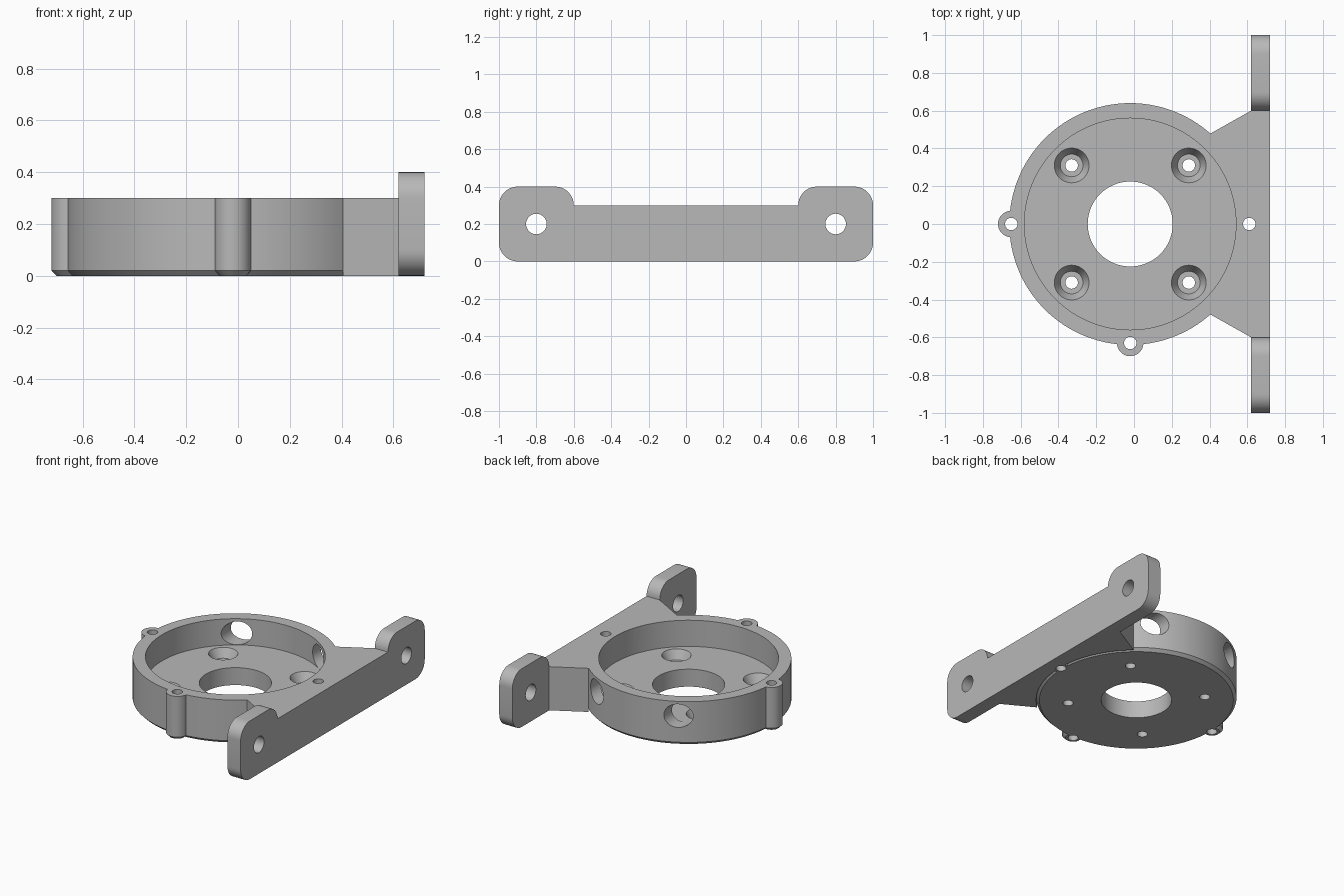
import bpy, bmesh
from math import cos, sin, pi
from mathutils import Matrix, Vector

cube = bpy.data.objects.get("Cube")
if cube:
    bpy.data.objects.remove(cube, do_unlink=True)

grey = bpy.data.materials.new("machined grey")
grey.use_nodes = True
grey.diffuse_color = (0.48, 0.48, 0.48, 1)
grey.node_tree.nodes["Principled BSDF"].inputs["Base Color"].default_value = grey.diffuse_color

CX = -0.02       # centre of the round housing
TOP = 0.3        # housing height
FLOOR = 0.12     # pocket floor height


def make_object(name, bm):
    bmesh.ops.recalc_face_normals(bm, faces=bm.faces)
    mesh = bpy.data.meshes.new(name)
    bm.to_mesh(mesh)
    bm.free()
    mesh.materials.append(grey)
    obj = bpy.data.objects.new(name, mesh)
    bpy.context.collection.objects.link(obj)
    return obj


def turned(name, profile, place=(0, 0, 0), segments=48, turn=None):
    """Solid of revolution from (radius, height) pairs, optionally rotated."""
    bm = bmesh.new()
    rings = []
    for r, z in profile:
        rings.append([bm.verts.new((r * cos(2 * pi * i / segments),
                                    r * sin(2 * pi * i / segments), z))
                      for i in range(segments)])
    for low, high in zip(rings, rings[1:]):
        for i in range(segments):
            j = (i + 1) % segments
            bm.faces.new((low[i], low[j], high[j], high[i]))
    bm.faces.new(rings[0][::-1])
    bm.faces.new(rings[-1])
    matrix = Matrix.Translation(place)
    if turn:
        matrix = matrix @ Matrix.Rotation(pi / 2, 4, turn)
    bm.transform(matrix)
    return make_object(name, bm)


def prism(name, points, depth):
    """Extrude a closed 3D outline along the depth vector."""
    bm = bmesh.new()
    face = bm.faces.new([bm.verts.new(p) for p in points])
    new = bmesh.ops.extrude_face_region(bm, geom=[face])["geom"]
    verts = [v for v in new if isinstance(v, bmesh.types.BMVert)]
    bmesh.ops.translate(bm, verts=verts, vec=Vector(depth))
    return make_object(name, bm)


def combine(target, tool, operation):
    mod = target.modifiers.new(operation, "BOOLEAN")
    mod.operation = operation
    mod.solver = "EXACT"
    mod.object = tool
    bpy.context.view_layer.objects.active = target
    bpy.ops.object.modifier_apply(modifier=mod.name)
    bpy.data.objects.remove(tool, do_unlink=True)


def arc(y, z, r, start):
    """Quarter-round corner about (y, z), counter-clockwise from start degrees."""
    angles = [(start + 90 * i / 10) * pi / 180 for i in range(11)]
    return [(y + r * cos(a), z + r * sin(a)) for a in angles]


def chamfered(r):
    return [(r - 0.02, 0), (r, 0.02), (r, TOP)]


bosses = [(-0.65, 0), (CX, -0.63), (0.61, 0)]

# Tapered web between housing and mounting plate, relieved under the housing
half = [(0.3, 0.42), (0.62, 0.6), (0.66, 0.6)]
outline = [(x, -y, 0) for x, y in half] + [(x, y, 0) for x, y in reversed(half)]
web = prism("web", outline, (0, 0, TOP))
combine(web, turned("relief", [(0.641, -0.1), (0.641, 0.021)], (CX, 0, 0), 128), "DIFFERENCE")
combine(web, turned("relief", [(0.071, -0.1), (0.071, 0.021)], (0.61, 0, 0)), "DIFFERENCE")

# Mounting plate with a raised rounded ear at each end
right = arc(0.9, 0.1, 0.1, -90) + arc(0.9, 0.3, 0.1, 0) + arc(0.7, 0.3, 0.1, 90)
profile = right + [(-y, z) for y, z in reversed(right)]
plate = prism("mounting_plate", [(0.62, y, z) for y, z in profile], (0.1, 0, 0))

# Round housing joined with its bosses, web and plate
body = turned("motor_mount_bracket", chamfered(0.64), (CX, 0, 0), 128)
for x, y in bosses:
    combine(body, turned("boss", chamfered(0.07), (x, y, 0)), "UNION")
combine(body, web, "UNION")
combine(body, plate, "UNION")

# Pocket and central opening
cutters = [
    turned("pocket", [(0.56, FLOOR), (0.56, 0.5)], (CX, 0, 0), 128),
    turned("opening", [(0.225, -0.1), (0.225, 0.2)], (CX, 0, 0), 64),
]

# Pin holes through the bosses
for x, y in bosses:
    cutters.append(turned("pin_hole", [(0.033, -0.1), (0.033, 0.5)], (x, y, 0), 32))

# Countersunk screw holes in the floor, and cross bores through the back wall
sink = [(0.033, -0.1), (0.033, 0.06), (0.06, 0.06), (0.092, FLOOR), (0.092, 0.2)]
for side in (-1, 1):
    x = CX + 0.31 * side
    for y in (-0.31, 0.31):
        cutters.append(turned("screw_hole", sink, (x, y, 0), 40))
    cutters.append(turned("cross_bore", [(0.08, -0.8), (0.08, -0.36)],
                          (x, 0, FLOOR + 0.081), 48, "X"))
    # Bolt hole through each plate ear
    cutters.append(turned("bolt_hole", [(0.055, 0.5), (0.055, 0.9)],
                          (0, 0.8 * side, 0.2), 40, "Y"))

for cutter in cutters:
    combine(body, cutter, "DIFFERENCE")

# Smooth the round walls and keep the edges crisp
bpy.ops.object.select_all(action="DESELECT")
body.select_set(True)
bpy.context.view_layer.objects.active = body
bpy.ops.object.shade_smooth_by_angle(angle=pi / 6)
